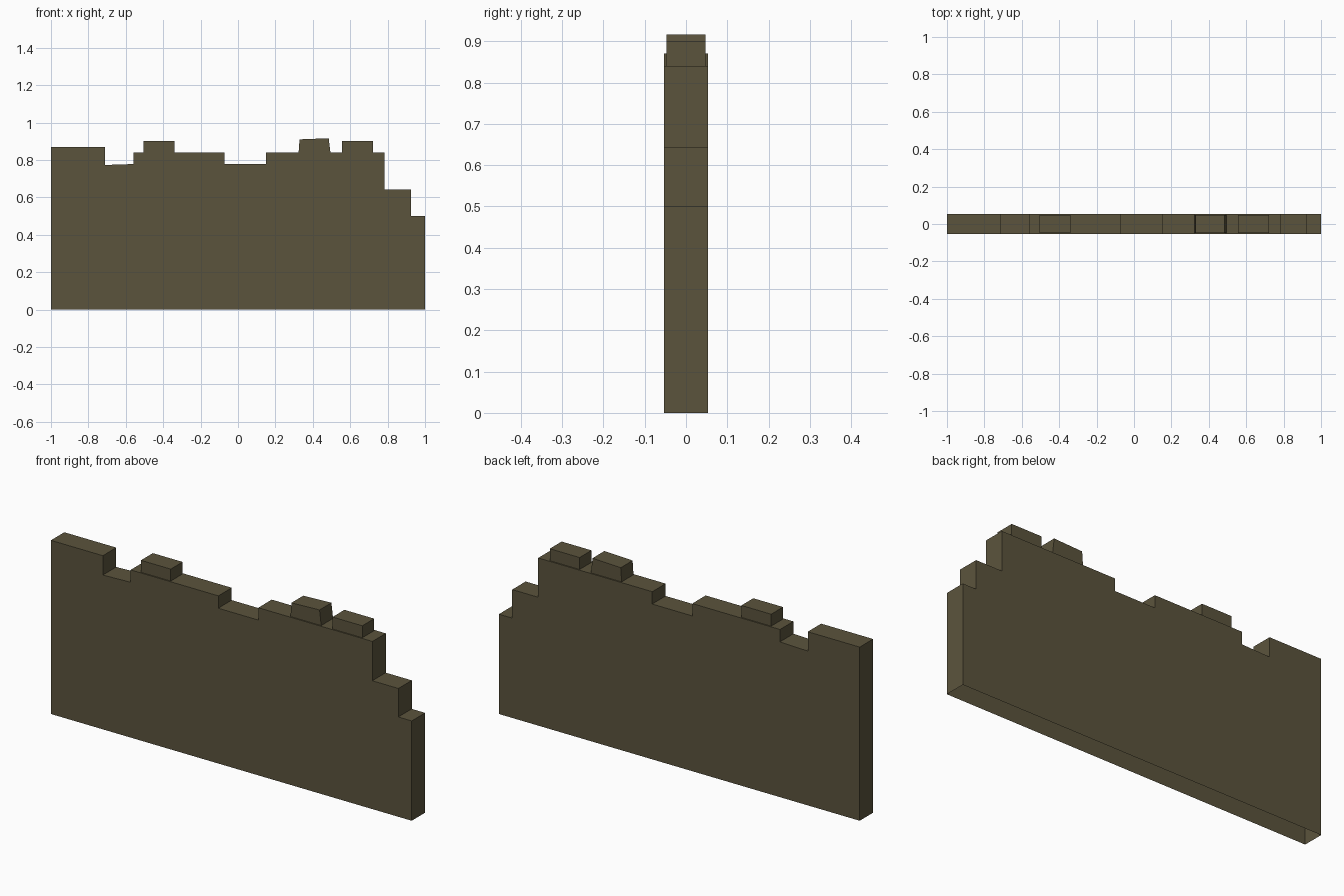
import bpy, bmesh

if "Cube" in bpy.data.objects:
    bpy.data.objects.remove(bpy.data.objects["Cube"])

D = 0.053   # half thickness of the wall
B = 0.047   # half thickness of the loose top bricks

mat = bpy.data.materials.new("drab brown stone")
mat.diffuse_color = (0.105, 0.088, 0.046, 1)
mat.use_nodes = True
mat.node_tree.nodes["Principled BSDF"].inputs["Base Color"].default_value = mat.diffuse_color

# Broken top edge: (x start, x end, z start, z end)
steps = [(-1, -0.712, 0.87, 0.87), (-0.712, -0.558, 0.773, 0.778),
         (-0.558, -0.072, 0.84, 0.84), (-0.072, 0.15, 0.778, 0.778),
         (0.15, 0.782, 0.84, 0.84), (0.782, 0.926, 0.643, 0.643),
         (0.926, 1, 0.5, 0.5)]

# Raised bricks: (x start, x end, top x start, top x end, top z start, top z end)
bricks = [(-0.505, -0.34, -0.505, -0.34, 0.9, 0.9),
          (0.324, 0.494, 0.329, 0.485, 0.91, 0.916),
          (0.557, 0.722, 0.557, 0.722, 0.9, 0.9)]

bm = bmesh.new()


def face(*pts):
    return bm.faces.new([bm.verts.new(p) for p in pts])


def flat(x0, x1, y0, y1, z0, z1):
    face((x0, y0, z0), (x1, y0, z1), (x1, y1, z1), (x0, y1, z0))


# Front and back faces from the stepped profile
profile = [(-1, 0)]
for x0, x1, z0, z1 in steps:
    profile += [(x0, z0), (x1, z1)]
profile.append((1, 0))
face(*[(x, -D, z) for x, z in reversed(profile)])
face(*[(x, D, z) for x, z in profile])

# Vertical step sides and ends; the underside stays open
for i in range(0, len(profile), 2):
    (xa, za), (xb, zb) = profile[i:i + 2]
    quad = [(xa, -D, za), (xb, -D, zb), (xb, D, zb), (xa, D, za)]
    face(*(quad[::-1] if zb > za else quad))

# Tops of the steps, split around the raised bricks
for x0, x1, z0, z1 in steps:
    x = x0
    for b0, b1, t0, t1, h0, h1 in bricks:
        if not x0 < b0 < x1:
            continue
        flat(x, b0, -D, D, z0, z0)
        flat(b0, b1, -D, -B, z0, z0)
        flat(b0, b1, B, D, z0, z0)
        x = b1
        # Raised brick: four sides and a top
        low = [(b0, -B, z0), (b1, -B, z0), (b1, B, z0), (b0, B, z0)]
        top = [(t0, -B, h0), (t1, -B, h1), (t1, B, h1), (t0, B, h0)]
        for k in range(4):
            n = (k + 1) % 4
            face(low[k], low[n], top[n], top[k])
        face(*top)
    flat(x, x1, -D, D, z0 if x == x0 else z1, z1)

# Correct the big faces' direction, then make the triangulation reliable
bm.normal_update()
for f in bm.faces:
    ys = [v.co.y for v in f.verts]
    if max(ys) - min(ys) < 1e-6 and len(f.verts) > 4:
        if f.normal.y * ys[0] < 0:
            f.normal_flip()
bmesh.ops.remove_doubles(bm, verts=bm.verts[:], dist=1e-5)

me = bpy.data.meshes.new("ruined_wall")
bm.to_mesh(me)
bm.free()
me.materials.append(mat)
wall = bpy.data.objects.new("ruined_wall", me)
bpy.context.collection.objects.link(wall)
